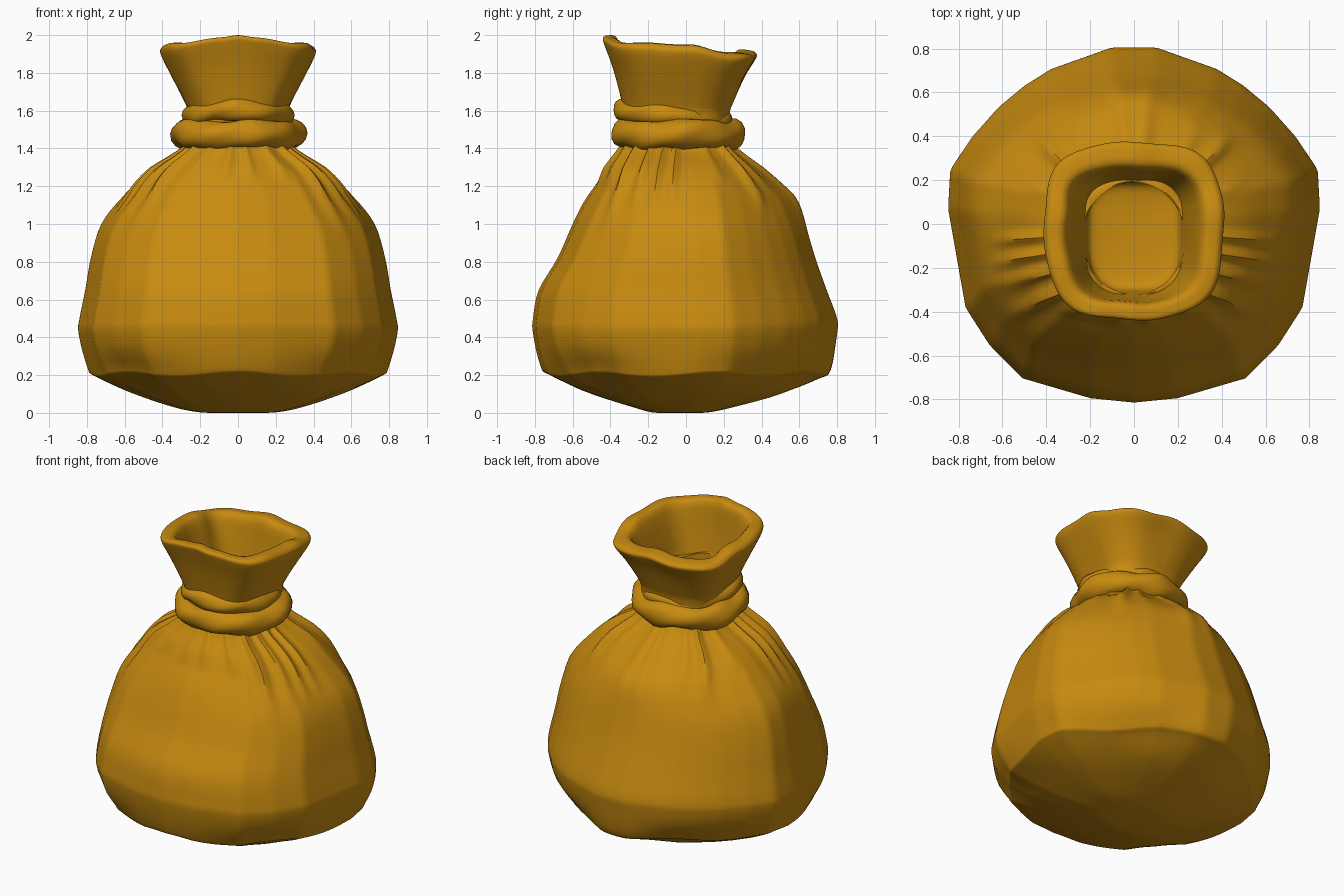
import bpy, bmesh, math
from mathutils import Vector

if "Cube" in bpy.data.objects:
    bpy.data.objects.remove(bpy.data.objects["Cube"])

N = 180  # points round the sack

cloth = bpy.data.materials.new("golden cloth")
cloth.diffuse_color = (0.57, 0.255, 0.005, 1)
cloth.use_nodes = True
cloth.node_tree.nodes["Principled BSDF"].inputs["Base Color"].default_value = cloth.diffuse_color

# right half of the faceted plan outline, front to back
HALF = [(0, -.81), (.2, -.79), (.51, -.70), (.66, -.55), (.77, -.38), (.85, .07),
        (.84, .25), (.74, .40), (.62, .535), (.50, .635), (.38, .71), (.1, .81), (0, .81)]
OUT = HALF + [(-x, y) for x, y in HALF[-2:0:-1]]

# z, half width, front depth, back depth, squareness (0 = faceted plan, 1 = square collar)
ROWS = [(0.0, .05, .08, .02, 0), (.003, .20, .18, .12, 0), (.03, .34, .28, .25, 0),
        (.10, .55, .50, .50, 0), (.19, .76, .72, .70, 0), (.235, .80, .77, .765, 0),
        (.42, .845, .81, .80, 0), (.50, .84, .81, .80, 0), (.65, .81, .78, .745, 0),
        (.82, .78, .68, .685, 0), (1.0, .725, .60, .63, 0), (1.14, .62, .53, .57, 0),
        (1.22, .55, .48, .49, .1), (1.30, .45, .43, .39, .2), (1.39, .30, .36, .27, .5),
        (1.46, .26, .33, .23, .7), (1.58, .26, .33, .23, .8), (1.66, .29, .345, .255, .8),
        (1.80, .36, .385, .31, .9), (1.90, .405, .425, .36, 1), (1.935, .40, .435, .37, 1),
        (1.95, .37, .41, .34, 1), (1.935, .31, .36, .26, 1.2), (1.78, .26, .34, .23, 1.2),
        (1.60, .22, .31, .20, 1.2), (1.53, .20, .28, .175, 1.2), (1.51, .12, .18, .10, 1.2),
        (1.505, .03, .06, .02, 1.2)]

# pleats under the rope: angle, height, spread in degrees, lowest z
PLEATS = [(-8, .04, 3, 1.05), (-18, .045, 3, 1.02), (-29, .04, 3, 1.02), (-42, .05, 3.5, .95),
          (-60, .02, 4, 1.2), (-82, .022, 4, 1.2), (22, .02, 4, 1.2), (44, .045, 4, 1.05),
          (58, .02, 4, 1.15), (85, .03, 5, .95)]
PLEATS += [(180 - a, h, s, z) for a, h, s, z in PLEATS]


def facet_plan(a):
    """Where a ray at angle a meets the plan outline, scaled to unit size."""
    d = Vector((math.cos(a), math.sin(a)))
    for p, q in zip(OUT, OUT[1:] + OUT[:1]):
        p, q = Vector(p), Vector(q)
        c1, c2 = d.cross(p), d.cross(q)
        if c1 <= 1e-9 and c2 > 1e-9 and d.dot(p + q) > 0:
            r = p.lerp(q, c1 / (c1 - c2))
            return Vector((r.x / .85, r.y / .81))
    return d


def square_plan(a, e=3.0):
    c, s = math.cos(a), math.sin(a)
    r = (abs(c) ** e + abs(s) ** e) ** (-1 / e)
    return Vector((c * r, s * r))


def spline(rows, steps):
    """Catmull-Rom through the profile rows."""
    out = []
    for i in range(len(rows) - 1):
        p = [rows[max(0, min(len(rows) - 1, i + k))] for k in (-1, 0, 1, 2)]
        for s in range(steps):
            t = s / steps
            out.append([.5 * (2 * b + (c - a) * t + (2 * a - 5 * b + 4 * c - d) * t * t
                              + (3 * b - a - 3 * c + d) * t ** 3) for a, b, c, d in zip(*p)])
    return out + [list(rows[-1])]


def loft(name, rings, caps, closed=False):
    bm = bmesh.new()
    vs = [[bm.verts.new(p) for p in r] for r in rings]
    pairs = list(zip(vs, vs[1:])) + ([(vs[-1], vs[0])] if closed else [])
    for lo, hi in pairs:
        n = len(lo)
        for i in range(n):
            j = (i + 1) % n
            bm.faces.new((lo[i], lo[j], hi[j], hi[i]))
    if caps:
        bm.faces.new(vs[0][::-1])
        bm.faces.new(vs[-1])
    bmesh.ops.recalc_face_normals(bm, faces=bm.faces)
    me = bpy.data.meshes.new(name)
    bm.to_mesh(me)
    bm.free()
    me.materials.append(cloth)
    ob = bpy.data.objects.new(name, me)
    bpy.context.collection.objects.link(ob)
    bpy.context.view_layer.objects.active = ob
    ob.select_set(True)
    bpy.ops.object.shade_smooth_by_angle(angle=math.radians(40))
    ob.select_set(False)
    return ob


def gap(a, b):
    return (a - b + 180) % 360 - 180


# sack: body, gathered neck, flared collar and hollow mouth
angles = [2 * math.pi * i / N for i in range(N)]
plans = [(a, facet_plan(a), square_plan(a)) for a in angles]
rings = []
for k, (z, w, f, b, sq) in enumerate(spline(ROWS, 4)):
    ring = []
    for a, fp, sp in plans:
        u = fp.lerp(sp, min(1.4, max(0, sq)))
        x, y = u.x * w, u.y * (f if u.y < 0 else b)
        deg, zz = math.degrees(a), z
        diag = math.sin(2 * a) ** 2          # diagonals are rounder at the base and shoulder
        r = 1 - diag * ((.075 if y > 0 else .06) * math.exp(-((z - .21) / .09) ** 2)
                        + .025 * math.exp(-((z - 1.1) / .15) ** 2))
        x, y = x * r, y * r
        if .9 < z < 1.5 and k < 70:          # pleats fade in towards the rope
            push = 0
            for pa, h, s, low in PLEATS:
                t = max(0, min(1, (z - low) / (1.3 - low)))
                push += h * t * math.exp(-(gap(deg, pa) / s) ** 2)
            push = (push - .01 * max(0, min(1, (z - 1.1) / .1))) * max(0, min(1, (1.48 - z) / .1))
            x, y = x + math.cos(a) * push, y + math.sin(a) * push
        if z > 1.6:                          # rim slopes down to the back, with a front peak
            t = min(1, (z - 1.6) / .33)
            zz += t * (-.1 * y - .012 + .014 * math.exp(-(gap(deg, -90) / 9) ** 2)
                       + .010 * math.cos(4 * a) + .004 * math.sin(9 * a))
            r = 1 + .012 * t * math.sin(8 * a + .6)
            x, y = x * r, y * r
        if .12 < z < .34:                    # uneven bottom crease
            zz += .012 * math.sin(7 * a) * math.sin((z - .12) / .22 * math.pi)
        ring.append((x, y, max(0, zz)))
    rings.append(ring)
loft("sack", rings, True)


def rope(name, rx, ry, cy, z0, tilt, thick, phase):
    """Lumpy twisted band wrapped round the neck, flat on its hidden inner side."""
    out = []
    for i in range(96):
        a = 2 * math.pi * i / 96
        c, s = math.cos(a), math.sin(a)
        lump = 1 + .06 * math.sin(5 * a + phase) + .04 * math.sin(9 * a + 2 * phase)
        ring = []
        for j in range(16):
            b = 2 * math.pi * j / 16
            t = thick * lump * (1 + .06 * math.cos(3 * b - 6 * a))
            h = max(t * math.cos(b), -.12 * thick)
            ring.append(((rx + h) * c, cy + (ry + h) * s,
                         z0 - tilt * s + t * math.sin(b) + .006 * math.sin(4 * a + phase)))
        out.append(ring)
    return loft(name, out, False, True)


rope("lower_rope", .282, .28, -.045, 1.475, 0, .076, .5)
rope("upper_rope", .24, .262, -.066, 1.57, .03, .056, 2.2)
